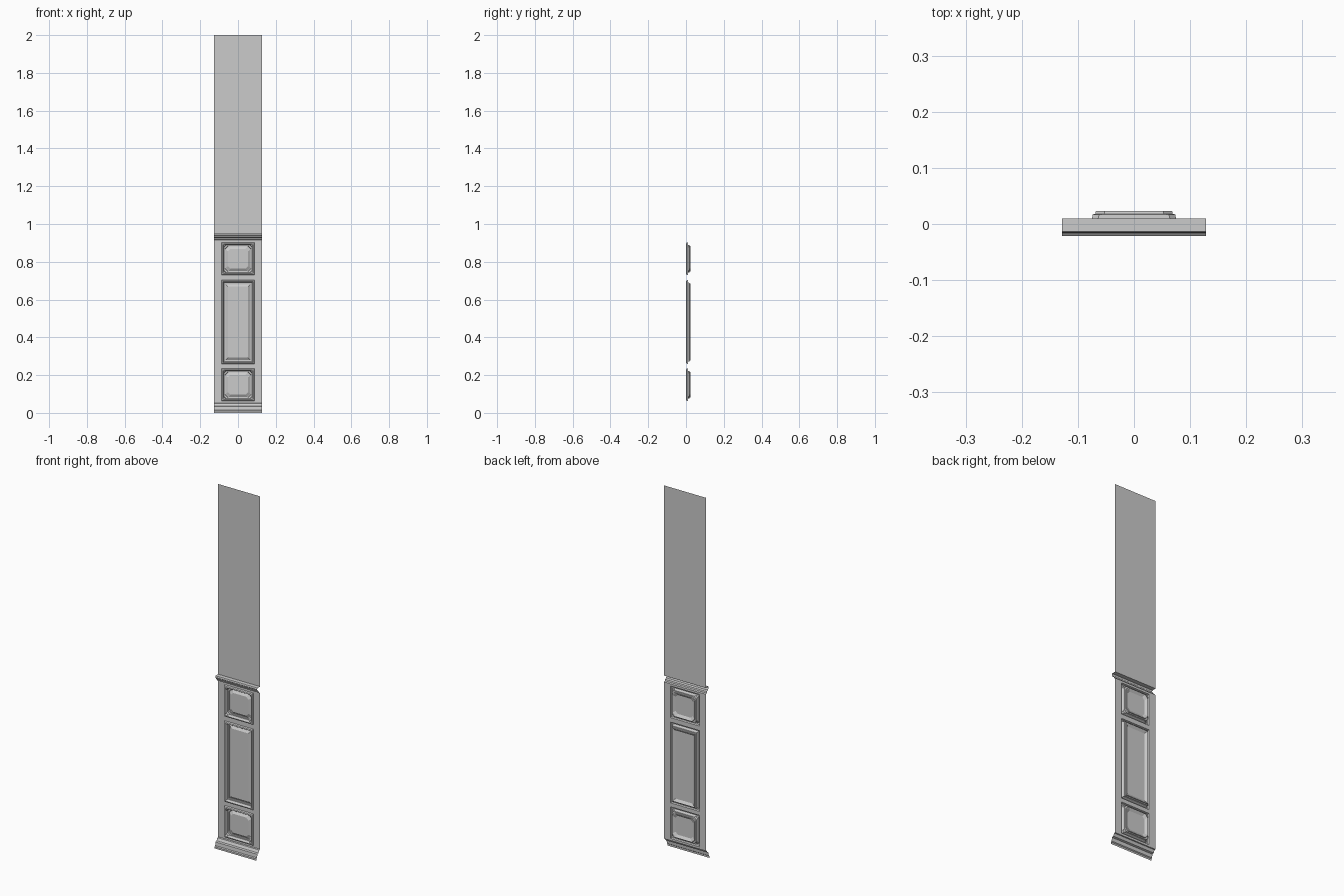
import bpy, bmesh

if "Cube" in bpy.data.objects:
    bpy.data.objects.remove(bpy.data.objects["Cube"])

HALF_W = 0.128      # half width of the wall section
WALL_Y = 0.010      # plane of the wall sheet
PANEL_X = 0.088     # half width of every panel frame
# bottom and top of each panel, and whether its inner corners are clipped
PANELS = [(0.062, 0.236, True), (0.258, 0.704, False), (0.729, 0.903, True)]


def finish(name, bm):
    bmesh.ops.remove_doubles(bm, verts=bm.verts, dist=1e-5)
    mesh = bpy.data.meshes.new(name)
    bm.to_mesh(mesh)
    bm.free()
    obj = bpy.data.objects.new(name, mesh)
    bpy.context.collection.objects.link(obj)
    return obj


def quad(bm, x0, x1, z0, z1):
    pts = [(x0, z0), (x1, z0), (x1, z1), (x0, z1)]
    bm.faces.new([bm.verts.new((x, WALL_Y, z)) for x, z in pts])


def extrude_profile(name, profile):
    """Sweep an open (y, z) profile across the full width."""
    bm = bmesh.new()
    rows = [[bm.verts.new((x, y, z)) for x in (-HALF_W, HALF_W)] for y, z in profile]
    for a, b in zip(rows, rows[1:]):
        bm.faces.new((a[0], b[0], b[1], a[1]))
    return finish(name, bm)


def panel_loop(bm, z0, z1, inset, y, clip):
    """Rectangle, or clipped rectangle, inset from the panel outline."""
    hx, hz, cz = PANEL_X - inset, (z1 - z0) / 2 - inset, (z0 + z1) / 2
    pts = []
    for sx, sz, flip in ((-1, -1, 0), (1, -1, 1), (1, 1, 0), (-1, 1, 1)):
        if clip:
            corner = [(sx * hx, sz * (hz - clip)), (sx * (hx - clip), sz * hz)]
            pts += corner[::-1] if flip else corner
        else:
            pts += [(sx * hx, sz * hz)] * (2 if clip is not None else 1)
    return [bm.verts.new((x, y, cz + z)) for x, z in pts]


def make_panel(name, z0, z1, clipped):
    # inset, depth, corner clip
    steps = [(0.000, WALL_Y, 0.0), (0.003, 0.002, 0.0), (0.009, 0.000, 0.004),
             (0.013, 0.006, 0.010), (0.014, 0.017, 0.012), (0.019, 0.018, 0.016),
             (0.020, 0.023, 0.016), (0.023, 0.023, 0.016), (0.035, 0.015, 0.013)]
    bm = bmesh.new()
    loops = [panel_loop(bm, z0, z1, i, y, c if clipped else None) for i, y, c in steps]
    for a, b in zip(loops, loops[1:]):
        n = len(a)
        for k in range(n):
            m = (k + 1) % n
            bm.faces.new((a[k], a[m], b[m], b[k]))
    bm.faces.new(loops[-1])
    return finish(name, bm)


# upper plain wall
bm = bmesh.new()
quad(bm, -HALF_W, HALF_W, 0.95, 2.0)
finish("upper_wall", bm)

# lower wall sheet with an opening for each panel
bm = bmesh.new()
z = 0.05
for z0, z1, _ in PANELS:
    quad(bm, -HALF_W, HALF_W, z, z0)
    quad(bm, -HALF_W, -PANEL_X, z0, z1)
    quad(bm, PANEL_X, HALF_W, z0, z1)
    z = z1
quad(bm, -HALF_W, HALF_W, z, 0.915)
finish("lower_wall", bm)

# framed panels
for label, (z0, z1, clipped) in zip(("bottom", "middle", "top"), PANELS):
    make_panel(label + "_panel", z0, z1, clipped)

# chair rail and skirting board
extrude_profile("chair_rail", [(WALL_Y, 0.95), (-0.013, 0.95), (-0.015, 0.947), (-0.015, 0.941),
                               (-0.011, 0.937), (-0.009, 0.930), (0.000, 0.926),
                               (0.002, 0.918), (WALL_Y, 0.915)])
extrude_profile("skirting", [(WALL_Y, 0.052), (0.003, 0.050), (-0.004, 0.036), (-0.014, 0.033),
                             (-0.016, 0.014), (-0.021, 0.010), (-0.021, 0.0)])
